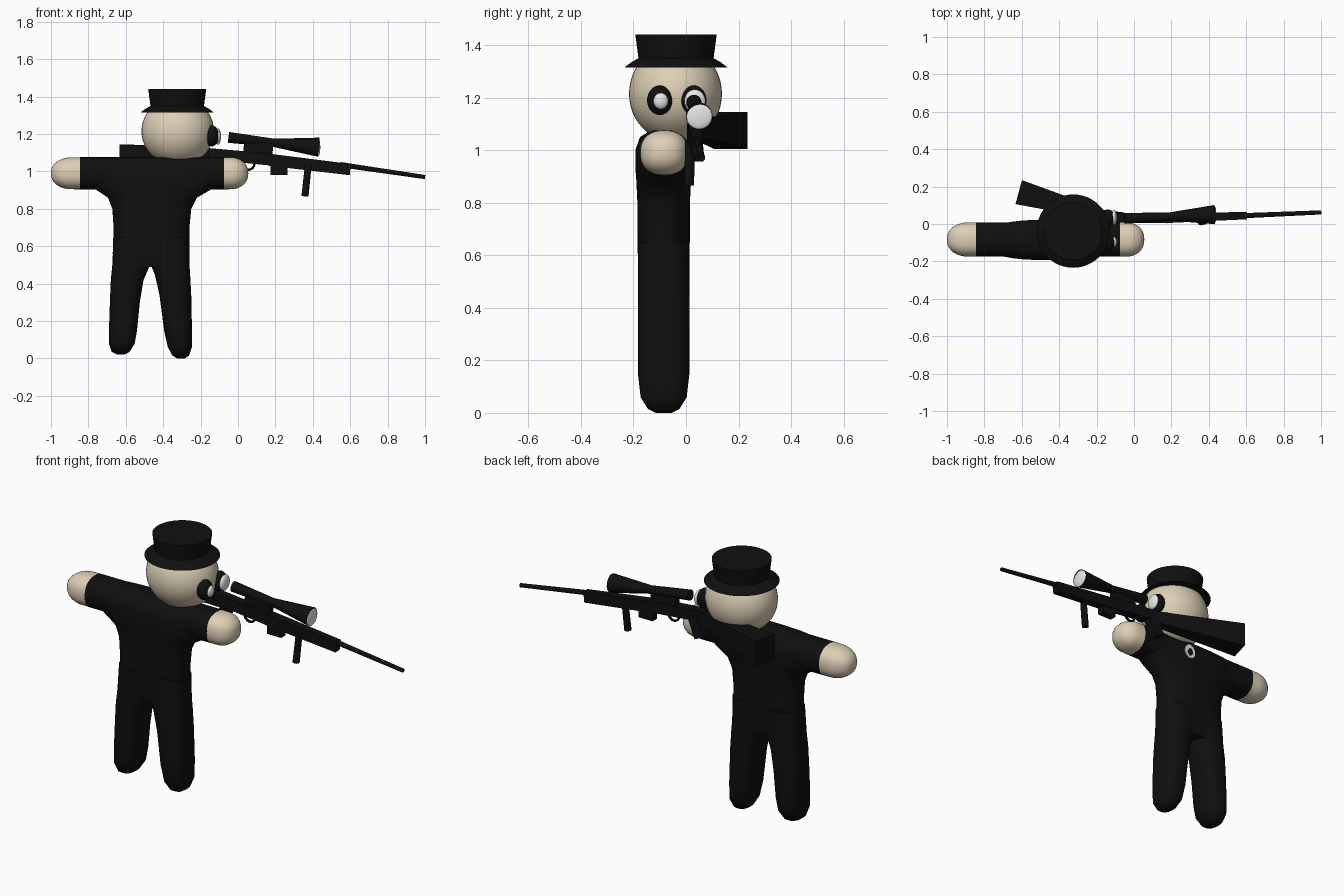
import bpy, bmesh
from math import cos, sin, pi, radians
from mathutils import Vector

cube = bpy.data.objects.get("Cube")
if cube:
    bpy.data.objects.remove(cube, do_unlink=True)


def material(name, rgb):
    m = bpy.data.materials.new(name)
    m.use_nodes = True
    m.diffuse_color = (*rgb, 1)
    m.node_tree.nodes["Principled BSDF"].inputs["Base Color"].default_value = (*rgb, 1)
    return m


black = material("black cloth and metal", (0.005, 0.005, 0.005))
skin = material("beige skin", (0.73, 0.63, 0.47))
white = material("white glass", (0.85, 0.85, 0.85))


def finish(name, bm, mat, smooth=40):
    bmesh.ops.recalc_face_normals(bm, faces=bm.faces)
    me = bpy.data.meshes.new(name)
    bm.to_mesh(me)
    bm.free()
    ob = bpy.data.objects.new(name, me)
    bpy.context.collection.objects.link(ob)
    me.materials.append(mat)
    bpy.ops.object.select_all(action='DESELECT')
    bpy.context.view_layer.objects.active = ob
    ob.select_set(True)
    bpy.ops.object.shade_smooth_by_angle(angle=radians(smooth))
    return ob


def loft(name, rings, mat, n=32, power=1.0, turn=0.0, smooth=40):
    """Skin rings of (centre, half axis u, half axis v); power < 1 squares them."""
    bm = bmesh.new()
    loops = []
    for c, u, v in rings:
        loop = []
        for i in range(n):
            a = 2 * pi * i / n + turn
            s, t = [abs(k) ** power * (1 if k > 0 else -1) for k in (cos(a), sin(a))]
            loop.append(bm.verts.new(Vector(c) + Vector(u) * s + Vector(v) * t))
        loops.append(loop)
    for a, b in zip(loops, loops[1:]):
        for i in range(n):
            j = (i + 1) % n
            bm.faces.new((a[i], a[j], b[j], b[i]))
    bm.faces.new(loops[0])
    bm.faces.new(loops[-1])
    return finish(name, bm, mat, smooth)


def upright(name, rows, mat):
    """Body part from rows of (z, left x, right x, depth)."""
    rings = [((( a + b) / 2, -0.085, z), ((b - a) / 2, 0, 0), (0, d, 0)) for z, a, b, d in rows]
    return loft(name, rings, mat, 40, 0.8, smooth=60)


def sideways(name, rows, mat):
    """Arm part from rows of (x, scale)."""
    rings = [((x, -0.083, 0.99), (0, 0.092 * k, 0), (0, 0, 0.086 * k)) for x, k in rows]
    return loft(name, rings, mat, 40, 0.85, smooth=60)


def beam(name, p, q, size_p, size_q, mat=black, n=24):
    """Tapered rod or box (n=4) between two points, sizes are half width and height."""
    p, q = Vector(p), Vector(q)
    d = (q - p).normalized()
    side = (Vector((0, 1, 0)) if abs(d.z) > 0.8 else Vector((0, 0, 1))).cross(d).normalized()
    up = d.cross(side)
    k = 2 ** 0.5 if n == 4 else 1
    rings = [(c, side * w * k, up * h * k) for c, (w, h) in ((p, size_p), (q, size_q))]
    return loft(name, rings, mat, n, 1.0, pi / 4 if n == 4 else 0)


def ball(name, centre, radii, mat):
    bm = bmesh.new()
    bmesh.ops.create_uvsphere(bm, u_segments=40, v_segments=24, radius=1)
    for v in bm.verts:
        v.co = Vector([c + r * k for c, r, k in zip(centre, radii, v.co)])
    return finish(name, bm, mat, 60)


# Suit: torso flaring into the arms, and two legs
upright("torso", [(0.49, -0.66, -0.27, 0.085), (0.56, -0.67, -0.26, 0.098),
                  (0.7, -0.665, -0.26, 0.1), (0.8, -0.672, -0.25, 0.1),
                  (0.86, -0.695, -0.22, 0.103), (0.9, -0.755, -0.15, 0.105),
                  (0.93, -0.8, -0.11, 0.108), (1.0, -0.81, -0.1, 0.108),
                  (1.05, -0.78, -0.13, 0.09), (1.075, -0.74, -0.17, 0.05)], black)
upright("right_leg", [(0.02, -0.645, -0.61, 0.03), (0.035, -0.675, -0.58, 0.065),
                      (0.08, -0.69, -0.552, 0.09), (0.15, -0.69, -0.54, 0.098),
                      (0.3, -0.685, -0.525, 0.098), (0.42, -0.68, -0.505, 0.098),
                      (0.5, -0.672, -0.47, 0.098), (0.65, -0.665, -0.42, 0.098)], black)
upright("left_leg", [(0, -0.325, -0.285, 0.03), (0.015, -0.35, -0.262, 0.06),
                     (0.06, -0.375, -0.247, 0.088), (0.15, -0.395, -0.246, 0.097),
                     (0.34, -0.42, -0.25, 0.098), (0.45, -0.445, -0.256, 0.098),
                     (0.51, -0.47, -0.26, 0.098), (0.65, -0.52, -0.26, 0.098)], black)
sideways("sleeves", [(-0.845, 1), (-0.46, 1), (-0.075, 1)], black)

# Rounded hands, one at each end of the sleeves
for name, cuff, tip in (("right_hand", -0.845, -1.0), ("left_hand", -0.075, 0.055)):
    length = tip - cuff
    rows = [(cuff, 0.995), (cuff + length * 0.25, 0.99)]
    rows += [(cuff + length * (0.25 + 0.75 * sin(a)), max(cos(a) ** 0.85, 0.03))
             for a in [pi / 2 * i / 8 for i in range(1, 9)]]
    sideways(name, rows, skin)

# Head, hat and eyes
ball("head", (-0.322, -0.04, 1.215), (0.194, 0.177, 0.185), skin)
hat = [(0.1, 1.32), (0.196, 1.315), (0.17, 1.335), (0.143, 1.35), (0.155, 1.44)]
loft("hat", [((-0.325, -0.038, z), (r, 0, 0), (0, r, 0)) for r, z in hat], black, 48, smooth=30)
for name, y, r in (("right_eye", -0.1, 0.028), ("left_eye", 0.03, 0.04)):
    ball(name + "_rim", (-0.14, y, 1.19), (0.038, 0.048, 0.056), black)
    ball(name + "_glint", (-0.108, y + 0.004, 1.187), (0.017, r, r * 1.1), white)

# Small badge on the back of the jacket
beam("badge", (-0.38, 0.015, 0.98), (-0.38, 0.027, 0.98), (0.035, 0.043), (0.035, 0.043), white)
beam("badge_centre", (-0.38, 0.026, 0.975), (-0.38, 0.03, 0.975), (0.016, 0.022), (0.016, 0.022))

# Rifle: stock, receiver, fore end and barrel
beam("stock", (-0.615, 0.17, 1.075), (-0.12, 0.035, 1.085), (0.066, 0.07), (0.024, 0.035), n=4)
beam("receiver", (-0.16, 0.035, 1.095), (0.18, 0.03, 1.063), (0.026, 0.03), (0.026, 0.032), n=4)
beam("fore_end", (0.17, 0.03, 1.062), (0.6, 0.045, 1.01), (0.025, 0.032), (0.02, 0.03), n=4)
beam("barrel", (0.55, 0.043, 1.036), (1.0, 0.062, 0.97), (0.014, 0.014), (0.011, 0.011), n=16)
beam("magazine", (0.22, 0.03, 1.06), (0.22, 0.03, 0.98), (0.045, 0.02), (0.045, 0.02), n=4)
beam("front_grip", (0.375, 0.015, 1.03), (0.358, 0.012, 0.867), (0.018, 0.018), (0.019, 0.019), n=16)
beam("pistol_grip", (-0.08, 0.04, 1.08), (-0.13, 0.045, 0.97), (0.03, 0.022), (0.032, 0.022), n=4)

# Trigger guard: a thin ring under the receiver
bm = bmesh.new()
steps, sides = 24, 8
ring = [[bm.verts.new((0.055 + (0.033 + 0.006 * cos(b)) * cos(a), 0.03 + 0.008 * sin(b),
                       1.042 + (0.033 + 0.006 * cos(b)) * sin(a)))
         for b in [2 * pi * j / sides for j in range(sides)]]
        for a in [2 * pi * i / steps for i in range(steps)]]
for i in range(steps):
    for j in range(sides):
        k, m = (i + 1) % steps, (j + 1) % sides
        bm.faces.new((ring[i][j], ring[k][j], ring[k][m], ring[i][m]))
finish("trigger_guard", bm, black)

# Scope: eyepiece, tube, flared bell, lens and mount
beam("scope_tube", (-0.05, 0.03, 1.182), (0.2, 0.04, 1.152), (0.029, 0.029), (0.022, 0.022))
beam("scope_bell", (0.19, 0.04, 1.153), (0.43, 0.05, 1.13), (0.022, 0.022), (0.051, 0.051))
ball("scope_lens", (0.428, 0.05, 1.13), (0.012, 0.05, 0.05), white)
beam("scope_mount", (0.03, 0.032, 1.12), (0.185, 0.036, 1.105), (0.018, 0.04), (0.018, 0.04), n=4)
